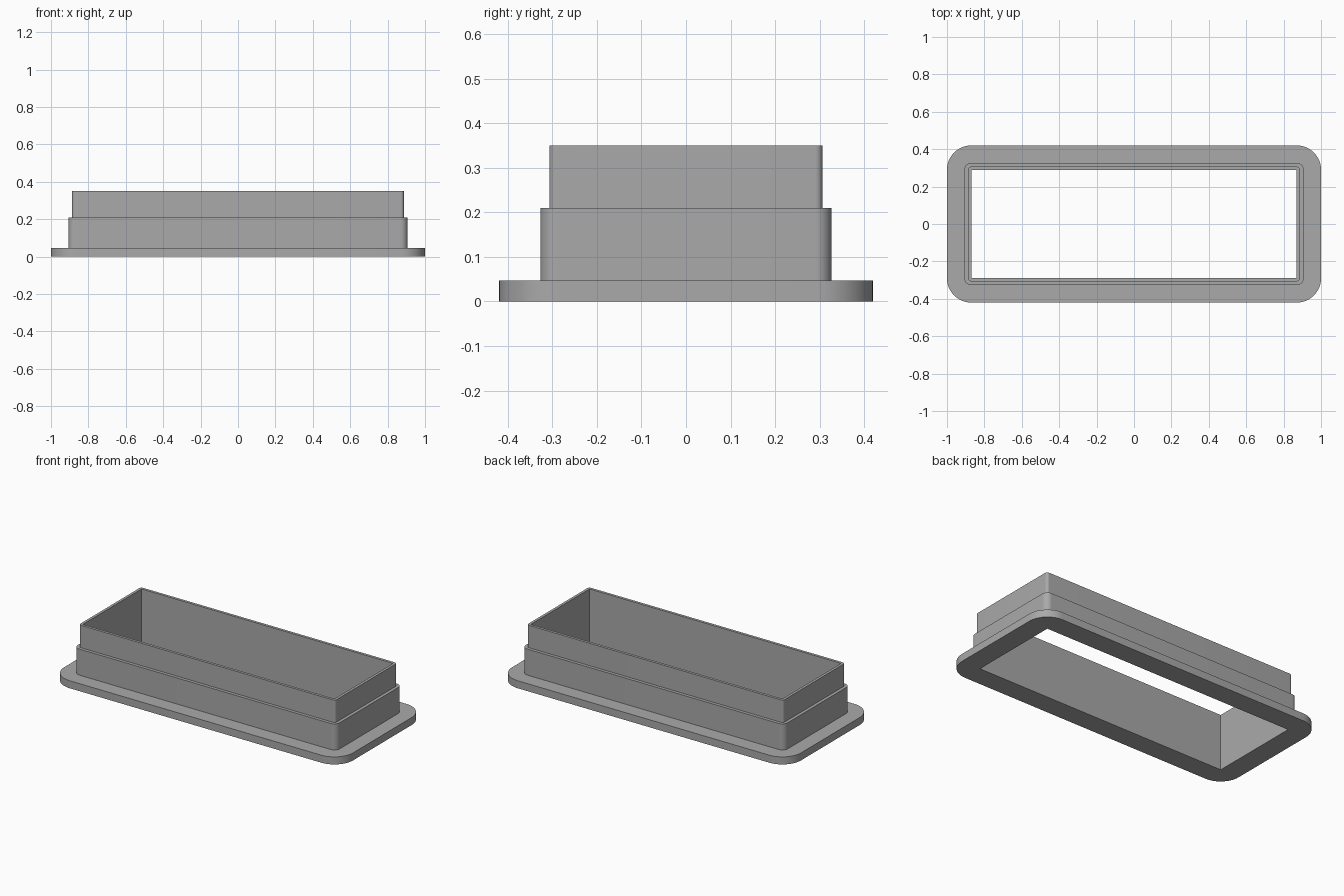
import bpy, bmesh
from math import cos, sin, pi, radians

cube = bpy.data.objects.get("Cube")
if cube:
    bpy.data.objects.remove(cube, do_unlink=True)

grey = bpy.data.materials.new("plain grey")
grey.use_nodes = True
colour = (0.4, 0.4, 0.4, 1)
grey.diffuse_color = colour
grey.node_tree.nodes["Principled BSDF"].inputs["Base Color"].default_value = colour

# Opening size and corner resolution
OPEN_X, OPEN_Y, STEPS = 0.87, 0.29, 12


def ring(bm, offset, z):
    """Rounded rectangle at a constant distance outside the opening."""
    verts = []
    for q, (sx, sy) in enumerate([(1, 1), (-1, 1), (-1, -1), (1, -1)]):
        for i in range(STEPS + 1):
            a = (q + i / STEPS) * pi / 2
            verts.append(bm.verts.new((sx * OPEN_X + offset * cos(a),
                                       sy * OPEN_Y + offset * sin(a), z)))
    return verts


def frame(name, profile):
    """Sweep a closed (offset, height) profile around the opening."""
    bm = bmesh.new()
    rings = [ring(bm, o, z) for o, z in profile]
    count = len(rings[0])
    for a, b in zip(rings, rings[1:] + rings[:1]):
        for i in range(count):
            j = (i + 1) % count
            bm.faces.new((a[i], a[j], b[j], b[i]))
    # Collapse the zero-radius inner corners to sharp ones
    bmesh.ops.remove_doubles(bm, verts=bm.verts, dist=1e-5)
    bmesh.ops.recalc_face_normals(bm, faces=bm.faces)
    mesh = bpy.data.meshes.new(name)
    bm.to_mesh(mesh)
    bm.free()
    mesh.materials.append(grey)
    obj = bpy.data.objects.new(name, mesh)
    bpy.context.collection.objects.link(obj)
    bpy.ops.object.select_all(action="DESELECT")
    bpy.context.view_layer.objects.active = obj
    obj.select_set(True)
    bpy.ops.object.shade_smooth_by_angle(angle=radians(30))


# Flange, lower collar and thin upper collar in one stepped section
frame("stepped_duct_flange", [
    (0, 0), (0.13, 0), (0.13, 0.047), (0.037, 0.047),
    (0.037, 0.21), (0.017, 0.21), (0.017, 0.35), (0, 0.35)])
